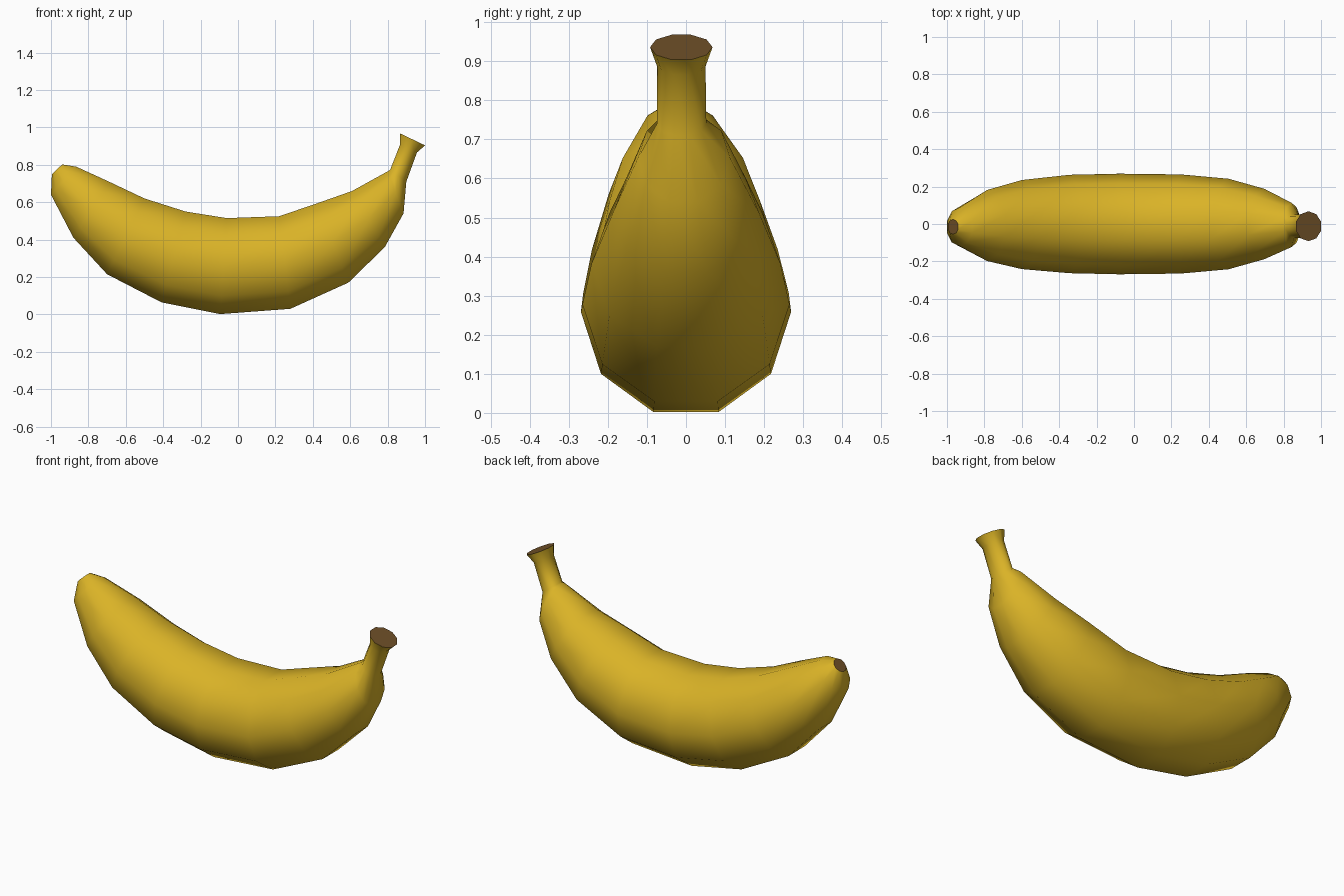
import bpy, bmesh, math
from mathutils import Vector

if "Cube" in bpy.data.objects:
    bpy.data.objects.remove(bpy.data.objects["Cube"])

SIDES = 10
FLAT = math.cos(math.pi / SIDES)   # flat sides face up and down


def material(name, rgb):
    m = bpy.data.materials.new(name)
    m.diffuse_color = (*rgb, 1)
    m.use_nodes = True
    m.node_tree.nodes["Principled BSDF"].inputs["Base Color"].default_value = m.diffuse_color
    return m


yellow = material("banana yellow", (0.70, 0.45, 0.02))
brown = material("dry brown", (0.16, 0.08, 0.021))

# Rings along the fruit: outer x, z, inner x, z, centre y, half width in y
rings = [
    (-0.995, 0.750, -0.940, 0.802, -0.015, 0.040),   # blossom tip
    (-1.000, 0.640, -0.865, 0.790, -0.015, 0.103),
    (-0.880, 0.410, -0.690, 0.710, -0.008, 0.190),
    (-0.700, 0.215, -0.500, 0.620, -0.003, 0.238),
    (-0.410, 0.065, -0.280, 0.550, 0.000, 0.263),
    (-0.095, 0.002, -0.060, 0.515, 0.000, 0.269),
    (0.280, 0.030, 0.220, 0.525, 0.000, 0.265),
    (0.590, 0.170, 0.420, 0.593, 0.000, 0.242),
    (0.785, 0.360, 0.610, 0.660, 0.000, 0.188),
    (0.885, 0.540, 0.800, 0.765, -0.005, 0.118),
    (0.900, 0.710, 0.813, 0.772, -0.011, 0.063),     # stem base
    (0.957, 0.866, 0.866, 0.907, -0.012, 0.062),     # stem neck
    (1.000, 0.904, 0.866, 0.968, -0.012, 0.080),     # flared stem end
]

bm = bmesh.new()
loops = []
for ox, oz, ix, iz, cy, ry in rings:
    outer, inner = Vector((ox, cy, oz)), Vector((ix, cy, iz))
    mid, half = (outer + inner) / 2, (inner - outer) / 2 / FLAT
    loop = []
    for i in range(SIDES):
        a = 2 * math.pi * (i + 0.5) / SIDES
        loop.append(bm.verts.new(mid + half * math.cos(a) + Vector((0, ry * math.sin(a), 0))))
    loops.append(loop)

# Skin between the rings
for a, b in zip(loops, loops[1:]):
    for i in range(SIDES):
        j = (i + 1) % SIDES
        bm.faces.new((a[i], a[j], b[j], b[i])).smooth = True

# Brown caps with crisp edges
for loop in (loops[0], loops[-1]):
    cap = bm.faces.new(loop)
    cap.material_index = 1
    for e in cap.edges:
        e.smooth = False

bmesh.ops.recalc_face_normals(bm, faces=bm.faces[:])
mesh = bpy.data.meshes.new("banana")
bm.to_mesh(mesh)
bm.free()
mesh.materials.append(yellow)
mesh.materials.append(brown)
bpy.context.collection.objects.link(bpy.data.objects.new("banana", mesh))
